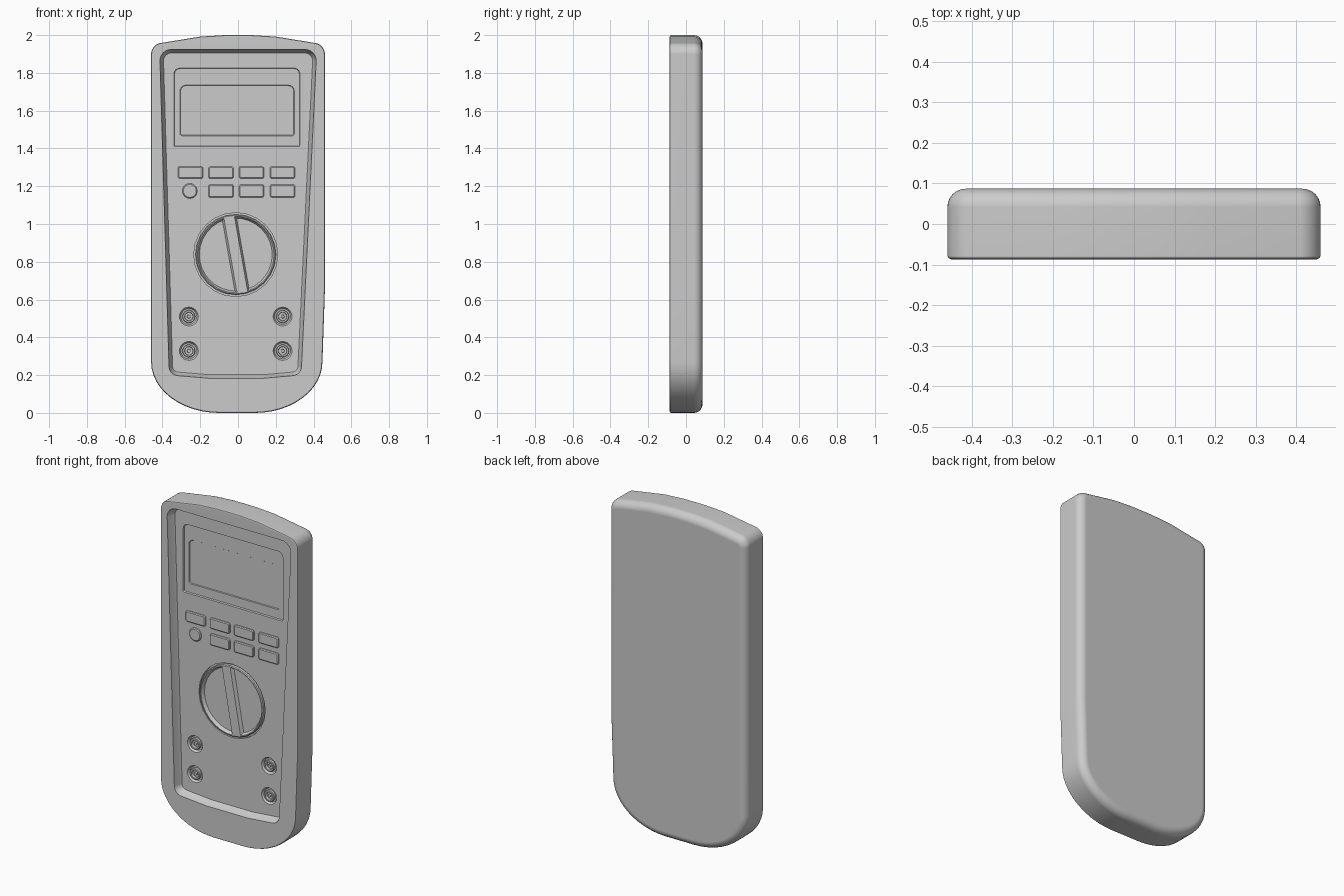
import bpy, bmesh, math
from mathutils import Vector

if "Cube" in bpy.data.objects:
    bpy.data.objects.remove(bpy.data.objects["Cube"])

FRONT, BACK, PANEL = -0.087, 0.087, -0.04


def rounded(corners, seg=6):
    """Outline (x, z) from (x, z, radius) corners, anticlockwise seen from the front."""
    out, n = [], len(corners)
    for i, (x, z, r) in enumerate(corners):
        p = Vector((x, z))
        if r == 0:
            out.append(p)
            continue
        a = (Vector(corners[i - 1][:2]) - p).normalized()
        b = (Vector(corners[(i + 1) % n][:2]) - p).normalized()
        half = a.angle(b) / 2
        c = p + (a + b).normalized() * (r / math.sin(half))
        s = p + a * (r / math.tan(half)) - c
        e = p + b * (r / math.tan(half)) - c
        out += [c + (s.lerp(e, k / seg)).normalized() * r for k in range(seg + 1)]
    return out


def arc(cx, cz, rx, rz, a0, a1, n):
    return [Vector((cx + rx * math.cos(math.radians(a0 + (a1 - a0) * k / n)),
                    cz + rz * math.sin(math.radians(a0 + (a1 - a0) * k / n)))) for k in range(n + 1)]


def circle(cx, cz, r, n):
    return arc(cx, cz, r, r, 0, 360, n)[:-1]


def box(x0, x1, z0, z1, rb, rt):
    return rounded([(x0, z0, rb), (x1, z0, rb), (x1, z1, rt), (x0, z1, rt)], 4)


def inset(pts, d):
    out = []
    for i, p in enumerate(pts):
        u = (p - pts[i - 1]).normalized()
        v = (pts[(i + 1) % len(pts)] - p).normalized()
        n1, n2 = Vector((-u.y, u.x)), Vector((-v.y, v.x))
        out.append(p + (n1 + n2) * (d / (1 + n1.dot(n2))))
    return out


def loft(name, pts, levels):
    """Solid through copies of an outline at (y, inset) levels."""
    bm = bmesh.new()
    rings = [[bm.verts.new((q.x, y, q.y)) for q in inset(pts, d)] for y, d in levels]
    n = len(pts)
    for r, s in zip(rings, rings[1:]):
        for i in range(n):
            j = (i + 1) % n
            bm.faces.new((r[i], r[j], s[j], s[i]))
    bm.faces.new(rings[0])
    bm.faces.new(rings[-1])
    bmesh.ops.recalc_face_normals(bm, faces=bm.faces)
    me = bpy.data.meshes.new(name)
    bm.to_mesh(me)
    bm.free()
    ob = bpy.data.objects.new(name, me)
    bpy.context.collection.objects.link(ob)
    return ob


def activate(ob):
    bpy.ops.object.select_all(action='DESELECT')
    ob.select_set(True)
    bpy.context.view_layer.objects.active = ob


def cut(target, pts, levels):
    cutter = loft("cutter", pts, levels)
    cutter.hide_render = True
    m = target.modifiers.new("cut", 'BOOLEAN')
    m.operation, m.solver, m.object = 'DIFFERENCE', 'EXACT', cutter
    activate(target)
    bpy.ops.object.modifier_apply(modifier=m.name)
    bpy.data.objects.remove(cutter)


# Case: big bottom curves, shallow arched top, strongly rounded back edge
outline = (arc(-0.1, 0.27, 0.36, 0.27, 180, 270, 12) + arc(0.09, 0.27, 0.357, 0.27, 270, 360, 12)
           + rounded([(0.46, 0.65, 0), (0.46, 1.95, 0.06), (0.2, 1.992, 0), (0.07, 2.0, 0),
                      (-0.07, 2.0, 0), (-0.2, 1.992, 0), (-0.46, 1.95, 0.06), (-0.46, 0.65, 0)]))
R = 0.045
back = [(BACK - R + R * math.sin(math.radians(a)), R - R * math.cos(math.radians(a)))
        for a in range(0, 91, 15)]
case = loft("case", outline, [(FRONT, 0.009), (FRONT + 0.003, 0.003), (FRONT + 0.009, 0)] + back)

# Recessed, tapering front panel
panel = rounded([(-0.365, 0.20, 0.05), (-0.15, 0.182, 0), (0.13, 0.182, 0), (0.335, 0.20, 0.05),
                 (0.418, 1.925, 0.06), (-0.416, 1.925, 0.06)])
cut(case, panel, [(-0.12, 0), (FRONT + 0.005, 0.001), (PANEL - 0.008, 0.014), (PANEL, 0.02)])

# Display recess and window
cut(case, box(-0.339, 0.328, 1.41, 1.825, 0.008, 0.03), [(-0.12, 0), (PANEL, 0), (PANEL + 0.009, 0.003)])
cut(case, box(-0.307, 0.298, 1.467, 1.735, 0.012, 0.03),
    [(-0.12, 0), (PANEL + 0.009, 0), (PANEL + 0.014, 0.003)])

# Dial well and jack sockets
DX, DZ = -0.012, 0.838
cut(case, circle(DX, DZ, 0.222, 24), [(-0.12, 0), (PANEL + 0.014, 0)])
jacks = [(x, z) for x in (-0.26, 0.236) for z in (0.328, 0.51)]
for x, z in jacks:
    cut(case, circle(x, z, 0.05, 24), [(-0.12, 0), (PANEL, 0), (PANEL + 0.014, 0.008)])
parts = [case]

# Rotary dial: two half-moon hollows leave a tilted grip bar
dial = loft("dial", circle(DX, DZ, 0.213, 24),
            [(PANEL + 0.03, 0), (PANEL - 0.004, 0), (PANEL - 0.008, 0.005)])
tilt, gap = 10, 8
for side in (90, 270):
    cut(dial, arc(DX, DZ, 0.203, 0.203, side + tilt + gap, side + 180 + tilt - gap, 14),
        [(-0.12, 0), (PANEL - 0.008, 0), (PANEL + 0.012, 0.01)])
parts.append(dial)

# Jack collars with a centre pin
for x, z in jacks:
    parts.append(loft("jack", circle(x, z, 0.034, 24),
                      [(PANEL + 0.02, 0), (PANEL, 0), (PANEL - 0.003, 0.003), (PANEL - 0.003, 0.011),
                       (PANEL + 0.012, 0.013), (PANEL + 0.012, 0.024), (PANEL + 0.001, 0.025)]))

# Push buttons: four on top, three and a round one below
raised = [(PANEL + 0.004, 0), (PANEL - 0.006, 0.001), (PANEL - 0.01, 0.006)]
for i, x in enumerate((-0.252, -0.09, 0.071, 0.236)):
    parts.append(loft("button", box(x - 0.067, x + 0.067, 1.24, 1.306, 0.012, 0.012), raised))
    if i:
        parts.append(loft("button", box(x - 0.067, x + 0.067, 1.14, 1.21, 0.012, 0.012), raised))
parts.append(loft("round_button", circle(-0.255, 1.175, 0.04, 24), raised))

# Smooth shading; large flat faces keep their true normals
for ob in parts:
    activate(ob)
    bpy.ops.object.shade_smooth_by_angle(angle=math.radians(30))
    ob.modifiers.new("normals", 'WEIGHTED_NORMAL').keep_sharp = True
